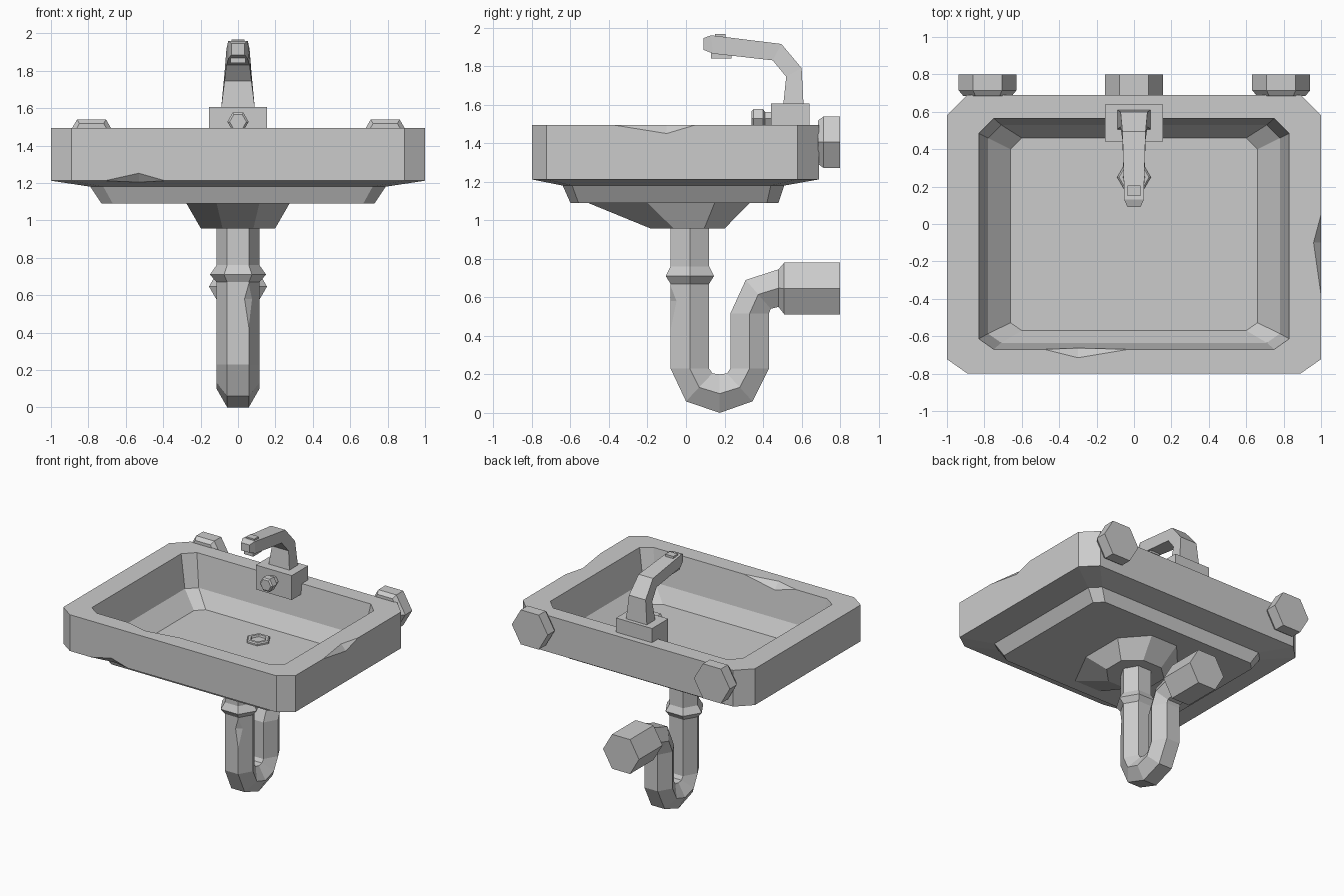
import bpy, bmesh, math
from mathutils import Vector

cube = bpy.data.objects.get("Cube")
if cube:
    bpy.data.objects.remove(cube)

grey = bpy.data.materials.new("plain grey")
grey.use_nodes = True
grey.diffuse_color = (0.6, 0.6, 0.6, 1)
grey.node_tree.nodes["Principled BSDF"].inputs["Base Color"].default_value = grey.diffuse_color


def finish(name, bm):
    bmesh.ops.recalc_face_normals(bm, faces=bm.faces)
    mesh = bpy.data.meshes.new(name)
    bm.to_mesh(mesh)
    bm.free()
    mesh.materials.append(grey)
    obj = bpy.data.objects.new(name, mesh)
    bpy.context.collection.objects.link(obj)
    return obj


def loft(name, rings):
    """Skin a list of point rings and cap both ends."""
    bm = bmesh.new()
    loops = [[bm.verts.new(p) for p in ring] for ring in rings]
    for a, b in zip(loops, loops[1:]):
        for i in range(len(a)):
            j = (i + 1) % len(a)
            bm.faces.new((a[i], a[j], b[j], b[i]))
    bm.faces.new(loops[0])
    bm.faces.new(loops[-1])
    return finish(name, bm)


def cut_corner_rect(x, y0, y1, z, c):
    """Rectangle with its corners cut off, a little less at the front."""
    right = [(x - c, y0), (x, y0 + c * 0.7), (x, y1 - c), (x - c, y1)]
    left = [(-px, py) for px, py in reversed(right)]
    return [(px, py, z) for px, py in right + left]


def hex_section(outer, inner, half):
    """Six-sided pipe section between an outer and an inner point (y, z)."""
    o, i = Vector((0, *outer)), Vector((0, *inner))
    m = (o + i) / 2
    side, flat = Vector((half, 0, 0)), Vector((half / 2, 0, 0))
    return [m + side, o + flat, o - flat, m - side, i - flat, i + flat]


def hex_y(radius, x, y, z):
    """Hexagon facing along y with a flat top."""
    return [(x + radius * math.cos(k * math.pi / 3), y,
             z + radius * math.sin(k * math.pi / 3)) for k in range(6)]


def hex_z(radius, y, z):
    return [(radius * math.cos(k * math.pi / 3),
             y + radius * math.sin(k * math.pi / 3), z) for k in range(6)]


def lopsided_octagon(half, front, back, z):
    """Octagon reaching further to the front than to the back."""
    ring = []
    for k in range(8):
        a = (k + 0.5) * math.pi / 4
        s = math.sin(a)
        ring.append((half * math.cos(a), 0.02 + s * (back if s > 0 else front), z))
    return ring


def box(name, x, y0, y1, z0, z1):
    return loft(name, [[(-x, y0, z), (x, y0, z), (x, y1, z), (-x, y1, z)] for z in (z0, z1)])


def chip(obj, points):
    """Knock a small wedge out of an edge."""
    bm = bmesh.new()
    for p in points:
        bm.verts.new(p)
    bmesh.ops.convex_hull(bm, input=bm.verts)
    cutter = finish("chip_cutter", bm)
    cutter.hide_render = True
    mod = obj.modifiers.new("chip", "BOOLEAN")
    mod.operation, mod.solver, mod.object = "DIFFERENCE", "EXACT", cutter
    bpy.context.view_layer.objects.active = obj
    bpy.ops.object.modifier_apply(modifier=mod.name)
    bpy.data.objects.remove(cutter)


# Basin: underside, outer wall, rim, steep inner wall, bevel and floor
basin = loft("basin", [cut_corner_rect(*r) for r in (
    (0.73, -0.60, 0.48, 1.09, 0.06),
    (0.79, -0.64, 0.51, 1.18, 0.07),
    (1.0, -0.80, 0.69, 1.212, 0.11),
    (1.0, -0.80, 0.69, 1.495, 0.11),
    (0.83, -0.67, 0.565, 1.495, 0.08),
    (0.78, -0.635, 0.53, 1.245, 0.07),
    (0.66, -0.57, 0.46, 1.13, 0.06))])
chip(basin, [(1, -0.38, 1.495), (1, 0.05, 1.495), (0.96, -0.1, 1.495),
             (1, -0.1, 1.45), (1.1, -0.16, 1.6)])
chip(basin, [(-0.71, -0.8, 1.212), (-0.39, -0.8, 1.212), (-0.53, -0.8, 1.252),
             (-0.53, -0.76, 1.204), (-0.55, -0.9, 1.1)])
chip(basin, [(-0.5, -0.665, 1.495), (0, -0.665, 1.495), (-0.3, -0.715, 1.495),
             (-0.3, -0.655, 1.44), (-0.25, -0.6, 1.6)])

# Lopsided funnel below the basin
loft("funnel", [lopsided_octagon(0.3, 0.58, 0.34, 1.093), lopsided_octagon(0.215, 0.22, 0.195, 0.957)])

# Trap pipe with collar, bend and wall outlet
pipe = loft("drain_pipe", [hex_section(*s) for s in (
    ((-0.08, 0.97), (0.12, 0.97), 0.115),
    ((-0.08, 0.76), (0.12, 0.76), 0.115),
    ((-0.105, 0.71), (0.145, 0.71), 0.15),
    ((-0.08, 0.67), (0.12, 0.67), 0.115),
    ((-0.08, 0.23), (0.12, 0.23), 0.115),
    ((0.0, 0.06), (0.137, 0.205), 0.115),
    ((0.175, 0.0), (0.175, 0.2), 0.115),
    ((0.345, 0.06), (0.213, 0.205), 0.115),
    ((0.43, 0.23), (0.23, 0.23), 0.115),
    ((0.43, 0.515), (0.23, 0.515), 0.115),
    ((0.44, 0.54), (0.31, 0.69), 0.115),
    ((0.48, 0.55), (0.48, 0.745), 0.115),
    ((0.51, 0.512), (0.51, 0.78), 0.155),
    ((0.80, 0.512), (0.80, 0.78), 0.155))])
chip(pipe, [(0.0575, -0.08, 0.66), (0.0575, -0.08, 0.43), (0.035, -0.08, 0.58),
            (0.075, -0.049, 0.58), (0.1, -0.15, 0.56)])

# Wall bolts
for name, x in (("right_wall_bolt", -0.783), ("left_wall_bolt", 0.787)):
    loft(name, [hex_y(r, x, y, 1.405) for r, y in ((0.13, 0.685), (0.155, 0.715), (0.155, 0.80))])

# Drain ring on the basin floor, with a sunken middle
loft("drain_ring", [hex_z(r, 0.25, z) for r, z in (
    (0.09, 1.12), (0.09, 1.142), (0.08, 1.15), (0.06, 1.15), (0.055, 1.135))])

# Tap block, sunk through the rim, and knob
box("tap_block", 0.155, 0.44, 0.64, 1.415, 1.605)
loft("tap_knob", [hex_y(r, 0, y, 1.527) for r, y in (
    (0.04, 0.45), (0.04, 0.41), (0.057, 0.40), (0.057, 0.35), (0.045, 0.34))])

# Tapering bent spout with nozzle and top button
loft("spout", [[(w, *o), (-w, *o), (-w, *i), (w, *i)] for o, i, w in (
    ((0.61, 1.60), (0.505, 1.60), 0.09),
    ((0.60, 1.79), (0.52, 1.745), 0.072),
    ((0.495, 1.915), (0.45, 1.83), 0.062),
    ((0.13, 1.96), (0.14, 1.865), 0.052),
    ((0.09, 1.945), (0.09, 1.885), 0.035))])
box("nozzle", 0.04, 0.13, 0.235, 1.84, 1.88)
box("spout_button", 0.035, 0.15, 0.205, 1.94, 1.968)
